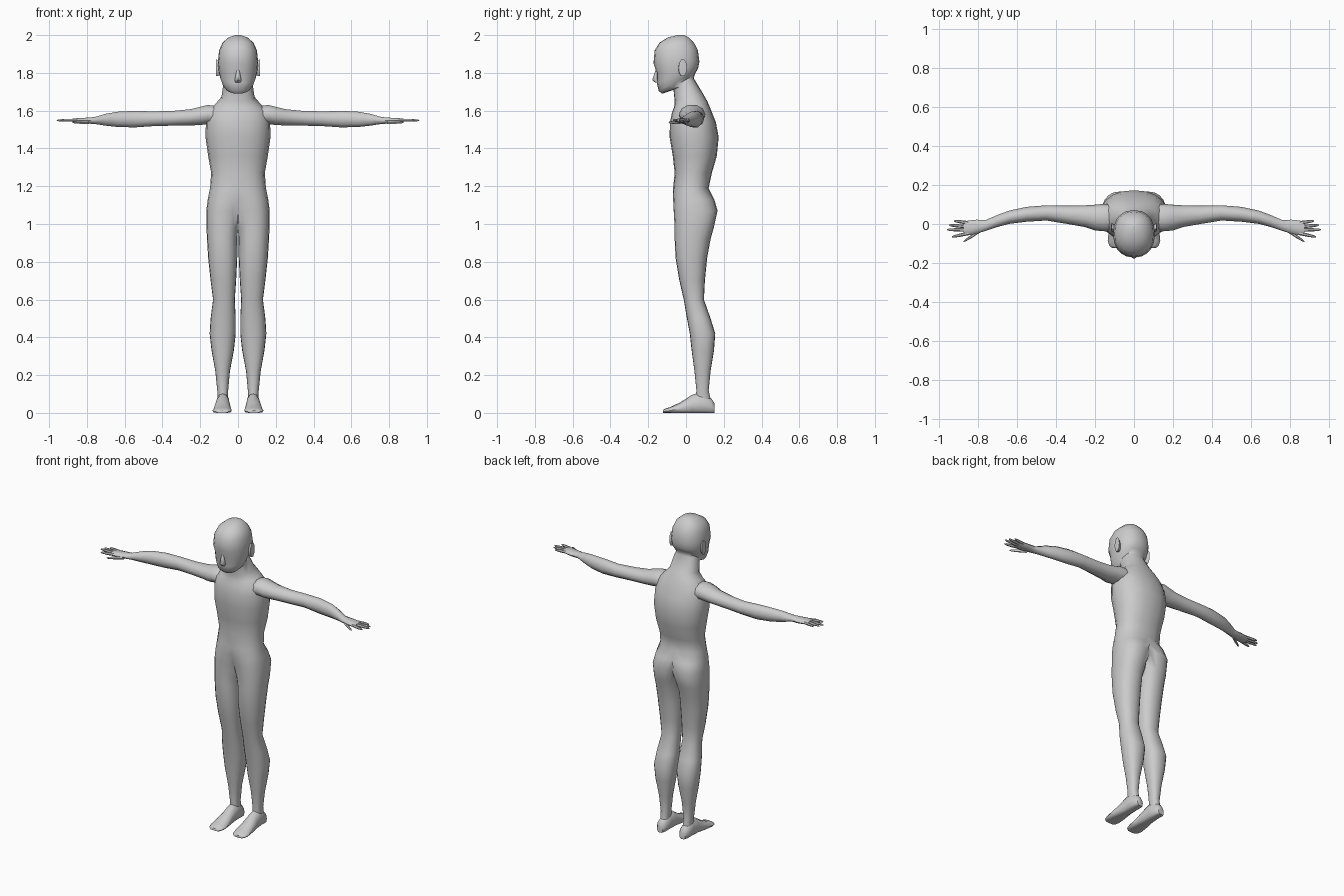
import bpy, bmesh
from math import cos, sin, pi, radians, copysign


def loft(name, rings, mirror=True):
    """Skin a list of point rings, cap the ends, and mirror over x = 0."""
    bm = bmesh.new()
    vs = [[bm.verts.new(p) for p in ring] for ring in rings]
    n = len(vs[0])
    for a, b in zip(vs, vs[1:]):
        for i in range(n):
            j = (i + 1) % n
            bm.faces.new((a[i], a[j], b[j], b[i]))
    bm.faces.new(vs[0])
    bm.faces.new(vs[-1])
    bmesh.ops.recalc_face_normals(bm, faces=bm.faces)
    if mirror:  # drop walls lying on the symmetry plane
        wall = [f for f in bm.faces if all(abs(v.co.x) < 1e-5 for v in f.verts)]
        bmesh.ops.delete(bm, geom=wall, context='FACES')
    me = bpy.data.meshes.new(name)
    bm.to_mesh(me)
    bm.free()
    ob = bpy.data.objects.new(name, me)
    bpy.context.collection.objects.link(ob)
    if mirror:
        ob.modifiers.new("Mirror", 'MIRROR').merge_threshold = 0.0005
    bpy.ops.object.select_all(action='DESELECT')
    ob.select_set(True)
    bpy.context.view_layer.objects.active = ob
    bpy.ops.object.shade_smooth_by_angle(angle=radians(50))
    return ob


def half_ring(z, dz, xc, xin, xout, yf, yb, n=20, e=0.88):
    """Right-half section; the inner side is clamped to the symmetry plane."""
    pts = []
    for i in range(n):
        a = 2 * pi * i / n
        c, s = [copysign(abs(t) ** e, t) if abs(t) > 1e-9 else 0.0 for t in (cos(a), sin(a))]
        x = xc + (xout - xc if c > 0 else xc - xin) * c
        pts.append((max(0.0, x), (yf + yb) / 2 + (yb - yf) / 2 * s, z + dz * (s + 1) / 2))
    return pts


def ring(axis, x, y, z, a, b, n=10):
    """Ellipse of half sizes a, b facing along the axis."""
    out = []
    for i in range(n):
        u, v = a * cos(2 * pi * i / n), b * sin(2 * pi * i / n)
        out.append({'x': (x, y + u, z + v), 'y': (x + u, y, z + v), 'z': (x + u, y + v, z)}[axis])
    return out


def tube(name, axis, rows, n=10, mirror=True):
    return loft(name, [ring(axis, *r, n) for r in rows], mirror)


# Legs and hips: z, centre x, inner x, outer x, front y, back y
legs = [
    (.05, .08, .055, .105, .05, .135), (.12, .08, .052, .11, .055, .12),
    (.22, .083, .043, .12, .045, .13), (.33, .083, .022, .14, .03, .148),
    (.42, .08, .012, .15, .02, .155), (.50, .077, .012, .145, .005, .13),
    (.60, .073, .017, .132, -.012, .095), (.70, .075, .01, .145, -.035, .1),
    (.82, .078, .004, .158, -.055, .112), (.92, .08, .003, .164, -.06, .13),
    (.98, .08, -.01, .167, -.06, .147), (1.07, .07, -.05, .168, -.065, .167),
    (1.13, .045, -.1, .16, -.068, .15),
]
# Torso, neck and head: front z, rise to back, half width, front y, back y
upper = [
    (1.19, 0, .148, -.068, .12), (1.27, 0, .142, -.06, .137),
    (1.36, 0, .158, -.07, .163), (1.46, 0, .172, -.087, .173),
    (1.54, 0, .17, -.085, .158), (1.595, .01, .155, -.073, .132),
    (1.62, .03, .12, -.063, .113), (1.65, .04, .088, -.06, .09),
    (1.71, .06, .078, -.066, .042), (1.69, .10, .074, -.127, .045),
    (1.705, .10, .085, -.145, .053), (1.745, .07, .096, -.154, .06),
    (1.80, .03, .103, -.155, .065), (1.85, .01, .107, -.172, .071),
    (1.92, 0, .1, -.166, .063), (1.96, 0, .082, -.14, .042),
    (1.988, 0, .05, -.095, .015), (2.0, 0, .015, -.045, -.01),
]
loft("body", [half_ring(z, 0, *r) for z, *r in legs] +
     [half_ring(z, dz, 0, 0, w, f, b) for z, dz, w, f, b in upper])

# Nose
tube("nose", 'z', [(0, -.152, 1.82, .008, .008), (0, -.155, 1.79, .012, .014),
                   (0, -.156, 1.762, .018, .023), (0, -.15, 1.748, .014, .012)], 8, False)

# Ears
tube("ear", 'x', [(.09, -.025, 1.825, .015, .035), (.108, -.02, 1.825, .021, .044),
                  (.116, -.017, 1.827, .022, .047), (.117, -.018, 1.827, .014, .036)])

# Arms with palms
tube("arm", 'x', [
    (.12, .032, 1.575, .07, .052), (.16, .033, 1.58, .07, .053),
    (.20, .033, 1.572, .066, .051), (.25, .04, 1.565, .056, .045),
    (.34, .047, 1.56, .047, .041), (.45, .057, 1.557, .039, .041),
    (.55, .05, 1.555, .038, .046), (.64, .035, 1.554, .034, .042),
    (.70, .016, 1.552, .031, .033), (.76, -.007, 1.548, .028, .019),
    (.81, -.014, 1.547, .036, .016), (.85, -.02, 1.548, .038, .013),
    (.875, -.023, 1.549, .034, .009)])

# Fingers and thumb: root x, y then tip x, y
for name, x0, y0, x1, y1 in [
        ("little_finger", .85, .006, .925, .016), ("ring_finger", .86, -.013, .95, -.006),
        ("middle_finger", .86, -.031, .96, -.029), ("index_finger", .85, -.048, .935, -.066),
        ("thumb", .79, -.035, .875, -.09)]:
    z = 1.538 if name == "thumb" else 1.549
    rows = [(x0 + (x1 - x0) * t, y0 + (y1 - y0) * t, z, .009 * s, .009 * s)
            for t, s in ((0, 1), (.55, .95), (.9, .65), (1, .25))]
    tube(name, 'x', rows, 6)

# Feet: y, centre x, half width, top z
foot = []
for y, x, w, top in [(.152, .08, .02, .05), (.135, .08, .032, .075), (.08, .08, .036, .11),
                     (.03, .081, .038, .095), (-.03, .083, .046, .056),
                     (-.085, .084, .051, .03), (-.112, .084, .043, .022), (-.122, .084, .03, .014)]:
    pts = ring('y', x, y, top * .4, w, top * .6, 12)
    foot.append([(px, py, max(pz, 0.0)) for px, py, pz in pts])
loft("foot", foot)
